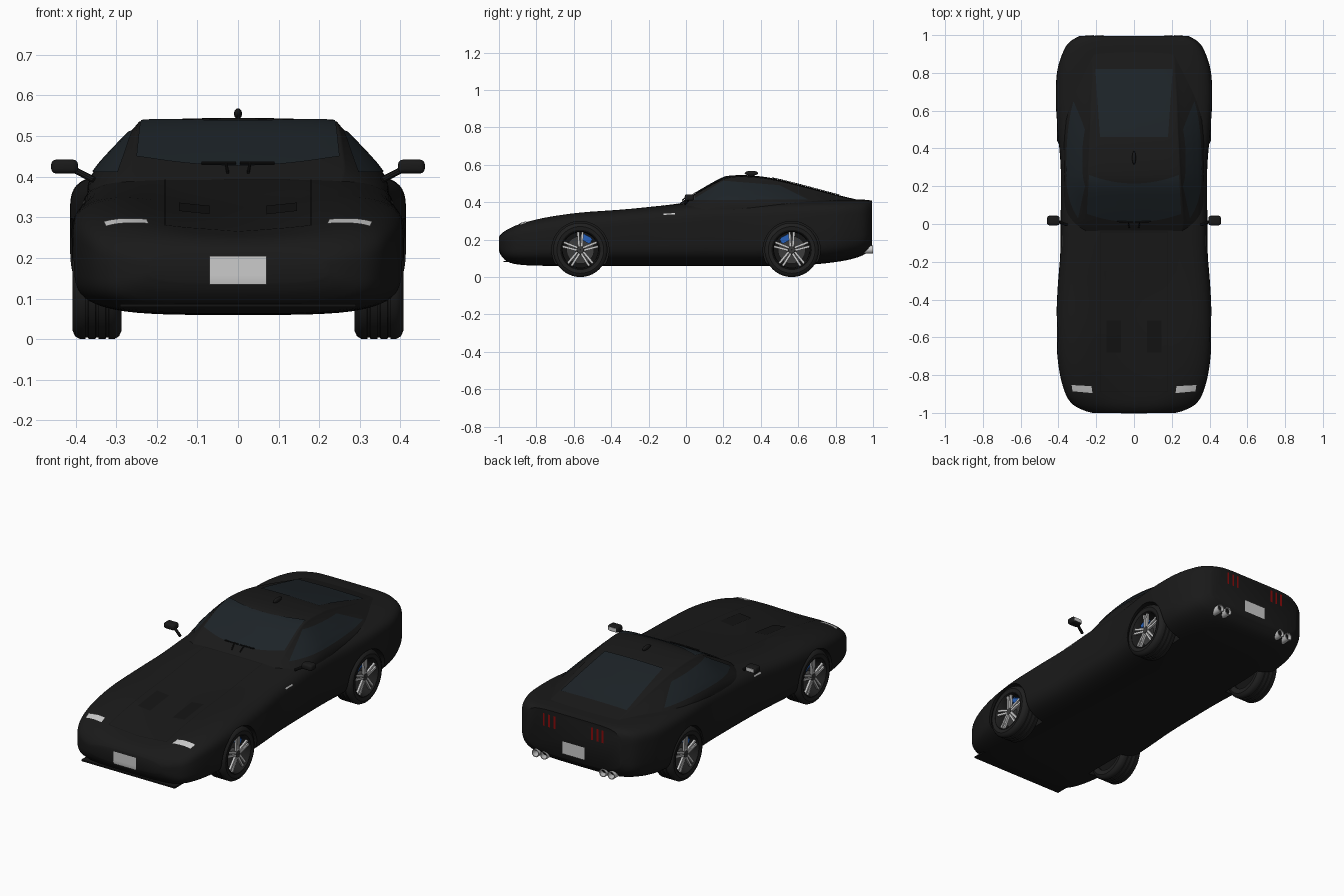
import bpy, bmesh
from math import sin, cos, pi, copysign
from mathutils import Vector as V, Matrix
from mathutils.bvhtree import BVHTree

if "Cube" in bpy.data.objects:
    bpy.data.objects.remove(bpy.data.objects["Cube"])


def material(name, *rgb):
    m = bpy.data.materials.new(name)
    m.diffuse_color = (*rgb, 1)
    m.use_nodes = True
    m.node_tree.nodes["Principled BSDF"].inputs["Base Color"].default_value = m.diffuse_color
    return m


PAINT = material("black_paint", .010, .010, .010)
RUBBER = material("rubber", .014, .014, .014)
TRIM = material("dark_trim", .007, .007, .007)
GLASS = material("tinted_glass", .012, .017, .021)
CHROME = material("chrome", .55, .55, .55)
STEEL = material("steel", .045, .045, .045)
WHITE = material("lamp_white", .8, .8, .8)
PLATE = material("plate_grey", .65, .65, .65)
RED = material("lamp_red", .25, .003, .003)
BLUE = material("caliper_blue", .02, .12, .5)


def finish(bm, name, mat, angle=35, recalc=True):
    if recalc:
        bmesh.ops.recalc_face_normals(bm, faces=bm.faces)
    me = bpy.data.meshes.new(name)
    bm.to_mesh(me)
    bm.free()
    me.materials.append(mat)
    ob = bpy.data.objects.new(name, me)
    bpy.context.collection.objects.link(ob)
    bpy.ops.object.select_all(action='DESELECT')
    ob.select_set(True)
    bpy.context.view_layer.objects.active = ob
    bpy.ops.object.shade_smooth_by_angle(angle=angle * pi / 180)
    return ob


def spline(pts, k):
    """Catmull-Rom through tuples of any length."""
    p = [pts[0], *pts, pts[-1]]
    out = []
    for i in range(1, len(p) - 2):
        for j in range(k):
            t = j / k
            out.append(tuple(.5 * (2 * b + (c - a) * t + (2 * a - 5 * b + 4 * c - d) * t * t
                                   + (3 * b - a - 3 * c + d) * t ** 3)
                             for a, b, c, d in zip(*p[i - 1:i + 3])))
    return out + [tuple(pts[-1])]


def loft(rings, wrap=False):
    bm = bmesh.new()
    rows = [[bm.verts.new(p) for p in r] for r in rings]
    n = len(rows[0])
    for a, b in zip(rows, rows[1:] + (rows[:1] if wrap else [])):
        for i in range(n):
            bm.faces.new((a[i], a[(i + 1) % n], b[(i + 1) % n], b[i]))
    if not wrap:
        bm.faces.new(rows[0])
        bm.faces.new(rows[-1])
    bmesh.ops.recalc_face_normals(bm, faces=bm.faces)
    return bm


def lathe(profile, segs=40):
    """Closed (radius, x) profile turned about the x axis."""
    return loft([[(x, r * cos(2 * pi * k / segs), r * sin(2 * pi * k / segs)) for r, x in profile]
                 for k in range(segs)], True)


def box(bm, loc, size, rot=Matrix()):
    m = Matrix.Translation(loc) @ rot @ Matrix.Diagonal((*size, 1))
    bmesh.ops.create_cube(bm, size=1, matrix=m)


def rod(name, a, b, r, mat):
    a, b = V(a), V(b)
    bm = bmesh.new()
    q = (b - a).to_track_quat('Z', 'Y').to_matrix().to_4x4()
    bmesh.ops.create_cone(bm, cap_ends=True, segments=10, radius1=r, radius2=r, depth=(b - a).length,
                          matrix=Matrix.Translation((a + b) / 2) @ q)
    return finish(bm, name, mat)


# Lower body: (y, half width, bottom, widest z, crest z, upper exponent, dip of the bonnet centre)
stations = [(-1.0, .22, .14, .18, .215, 3, 0), (-.985, .27, .11, .18, .235, 3.2, .002),
            (-.95, .33, .08, .18, .263, 3.6, .012), (-.88, .37, .065, .19, .293, 4.6, .028),
            (-.75, .40, .06, .2, .327, 4.6, .04), (-.57, .412, .06, .21, .354, 4.6, .043),
            (-.35, .405, .06, .22, .368, 4.8, .03), (-.15, .39, .06, .22, .383, 5.2, .008),
            (.05, .388, .06, .23, .397, 5.5, -.005), (.3, .388, .06, .23, .402, 6, 0),
            (.5, .405, .06, .24, .405, 6.5, 0), (.65, .414, .065, .25, .41, 6.5, 0),
            (.8, .408, .08, .26, .415, 6, 0), (.9, .38, .10, .27, .415, 6, 0),
            (.96, .345, .125, .27, .413, 6, 0), (.995, .29, .165, .27, .408, 6, 0)]


def body_ring(y, w, zb, zm, zt, n, dip):
    ring = []
    for k in range(64):
        c, s = cos(2 * pi * k / 64), sin(2 * pi * k / 64)
        e = 2 / n if s > 0 else .5
        h = zt - zm if s > 0 else zm - zb
        x = copysign(w * abs(c) ** e, c)
        z = zm + copysign(h * abs(s) ** e, s)
        if s > 0:
            z -= dip * cos(pi / 2 * min(1, abs(x) / (.85 * w))) ** 2
        ring.append((x, y, z))
    return ring


bm = loft([body_ring(*s) for s in spline(stations, 4)])
surfaces = [BVHTree.FromBMesh(bm)]
body = finish(bm, "lower_body", PAINT, 40)

# Wheel arches cut from the body
bm = bmesh.new()
for sx in (1, -1):
    for y in (-.565, .565):
        bmesh.ops.create_cone(bm, cap_ends=True, segments=48, radius1=.153, radius2=.153, depth=.26,
                              matrix=Matrix.Translation((sx * .40, y, .145)) @ Matrix.Rotation(pi / 2, 4, 'Y'))
cutter = finish(bm, "arch_cutter", TRIM)
cutter.hide_render = True
mod = body.modifiers.new("arches", 'BOOLEAN')
mod.operation, mod.object = 'DIFFERENCE', cutter
bpy.context.view_layer.objects.active = body
bpy.ops.object.modifier_apply(modifier=mod.name)
bpy.data.objects.remove(cutter)

# Cabin: (y, roof z, base half width, roof half width)
cab = [(-.06, .375, .30, .24), (0, .417, .35, .26), (.1, .477, .367, .257), (.2, .53, .37, .25),
       (.28, .545, .37, .245), (.4, .538, .37, .24), (.5, .52, .37, .235), (.65, .482, .365, .23),
       (.8, .442, .34, .22), (.95, .405, .31, .21)]


def cabin_ring(y, zt, wb, wr):
    h = zt - .33
    half = spline([(wb, .33), (wb - .01, .33 + .35 * h), (wr + .012, zt - .12 * h),
                   (wr - .015, zt - .035 * h), (wr * .5, zt - .01 * h), (0, zt)], 4)
    return [(x, y, z) for x, z in half] + [(-x, y, z) for x, z in half[-2::-1]]


bm = loft([cabin_ring(*s) for s in spline(cab, 5)])
surfaces.append(BVHTree.FromBMesh(bm))
finish(bm, "cabin", PAINT, 40)


def panel(name, corners, d, mat, n=10, bow=0, lift=.003):
    """Four-cornered patch thrown along d onto the body surface."""
    a, b, c, e = map(V, corners)
    d = V(d)
    bm = bmesh.new()
    grid = []
    for i in range(n + 1):
        for j in range(n + 1):
            u, v = j / n, i / n
            p = a.lerp(b, u).lerp(e.lerp(c, u), v) - V((0, bow * 4 * u * (1 - u), 0))
            hits = [h for h in (s.ray_cast(p - d * 2, d) for s in surfaces) if h[0]]
            if hits:
                h = min(hits, key=lambda h: h[3])
                p = h[0] - d * lift + h[1] * lift * .5
            grid.append(bm.verts.new(p))
    for i in range(n):
        for j in range(n):
            k = i * (n + 1) + j
            bm.faces.new((grid[k], grid[k + 1], grid[k + n + 2], grid[k + n + 1]))
    bm.normal_update()
    if sum(f.normal.dot(d) for f in bm.faces) > 0:
        bmesh.ops.reverse_faces(bm, faces=bm.faces)
    return finish(bm, name, mat, 35, False)


def rect_z(x0, x1, y0, y1):
    return (x0, y0, 0), (x1, y0, 0), (x1, y1, 0), (x0, y1, 0)


def rect_y(x0, x1, z0, z1):
    return (x0, 0, z0), (x1, 0, z0), (x1, 0, z1), (x0, 0, z1)


DOWN, BACK, FWD = (0, 0, -1), (0, 1, 0), (0, -1, 0)

# Glass, plates and bonnet seams
panel("windscreen", [(-.25, .055, 0), (.25, .055, 0), (.238, .26, 0), (-.238, .26, 0)], DOWN, GLASS, 16, .045)
panel("rear_window", [(-.18, .46, 0), (.18, .46, 0), (.205, .82, 0), (-.205, .82, 0)], DOWN, GLASS, 16)
panel("front_plate", rect_y(-.07, .07, .135, .205), BACK, PLATE, 6, lift=.004)
panel("rear_plate", rect_y(-.07, .07, .19, .26), FWD, PLATE, 6, lift=.004)
panel("bonnet_seam_front", rect_z(-.18, .18, -.89, -.886), DOWN, TRIM, 12, lift=.001)
panel("bonnet_seam_rear", rect_z(-.18, .18, -.044, -.04), DOWN, TRIM, 12, lift=.001)

for s, side in ((1, "right"), (-1, "left")):
    out = (-s, 0, 0)
    panel(f"side_window_{side}", [(0, .03, .410), (0, .65, .414), (0, .5, .49), (0, .2, .514)], out, GLASS, 14)
    panel(f"headlight_{side}", [(s * .22, -.895, 0), (s * .325, -.885, 0), (s * .33, -.852, 0), (s * .225, -.858, 0)],
          DOWN, WHITE, 6)
    panel(f"bonnet_vent_{side}", rect_z(s * .07, s * .145, -.68, -.51), DOWN, TRIM, 6, lift=.002)
    panel(f"bonnet_seam_{side}", rect_z(s * .178, s * .181, -.89, -.042), DOWN, TRIM, 20, lift=.001)
    panel(f"side_marker_{side}", [(0, -.12, .332), (0, -.06, .334), (0, -.06, .341), (0, -.12, .339)], out, CHROME, 4,
          lift=.002)
    for i in range(3):
        x = s * (.117 + .033 * i)
        panel(f"tail_light_{side}_{i}", rect_y(x - .006, x + .006, .315, .385), FWD, RED, 4)

    # Door mirror
    bm = bmesh.new()
    box(bm, (s * .427, .018, .425), (.066, .05, .034))
    bmesh.ops.bevel(bm, geom=bm.edges[:], offset=.012, segments=4, affect='EDGES', profile=.5)
    finish(bm, f"mirror_{side}", PAINT)
    bm = bmesh.new()
    box(bm, (s * .427, .043, .425), (.046, .003, .02))
    finish(bm, f"mirror_glass_{side}", CHROME)
    rod(f"mirror_stalk_{side}", (s * .355, -.005, .392), (s * .405, .015, .418), .008, PAINT)

    # Twin exhaust pipes
    for i, x in enumerate((.183, .235)):
        ob = finish(lathe([(.022, .1), (.022, 0), (.018, 0), (.018, .1)], 24), f"exhaust_{side}_{i}", CHROME)
        ob.matrix_world = Matrix.Translation((s * x, .90, .147)) @ Matrix.Rotation(pi / 2, 4, 'Z')

    # Wiper
    rod(f"wiper_{side}", (s * .005, .01, .434), (s * .09, .013, .434), .0035, TRIM)
    rod(f"wiper_arm_{side}", (s * .025, -.02, .41), (s * .03, .01, .434), .0035, TRIM)

# Splitter and roof antenna
bm = bmesh.new()
box(bm, (0, -.935, .083), (.58, .08, .008))
finish(bm, "front_splitter", TRIM)
bm = bmesh.new()
bmesh.ops.create_uvsphere(bm, u_segments=20, v_segments=12, radius=1,
                          matrix=Matrix.Translation((0, .35, .555)) @ Matrix.Diagonal((.01, .036, .013, 1)))
finish(bm, "roof_antenna", PAINT)

# Wheel parts, modelled once with the outer side on +x
tyre = [(.104, .055), (.125, .06), (.138, .054), (.145, .042)]
for g in (.025, 0, -.025):
    tyre += [(.145, g + .004), (.141, g + .003), (.141, g - .003), (.145, g - .004)]
tyre += [(.145, -.042), (.138, -.054), (.125, -.06), (.104, -.055)]
parts = [finish(lathe(tyre, 56), "tyre", RUBBER),
         finish(lathe([(.107, .054), (.102, .057), (.097, .05), (.094, 0), (.097, -.054), (.107, -.054)], 48),
                "rim", RUBBER),
         finish(lathe([(.074, .012), (.074, 0), (.001, 0), (.001, .012)], 40), "brake_disc", STEEL),
         finish(lathe([(.026, .04), (.018, .05), (.001, .05), (.001, -.03), (.026, -.03)], 24), "hub", STEEL),
         finish(lathe([(.097, -.04), (.097, -.045), (.001, -.045), (.001, -.04)], 32), "wheel_back", TRIM)]
bm = bmesh.new()
for k in range(5):
    for off in (-.0095, .0095):
        r = Matrix.Rotation(2 * pi * k / 5, 4, 'X')
        box(bm, r @ V((.043, off, .058)), (.012, .012, .08), r @ Matrix.Rotation(copysign(.06, -off), 4, 'X'))
parts.append(finish(bm, "spokes", CHROME))

for s, side in ((1, "right"), (-1, "left")):
    for y, end in ((-.565, "front"), (.565, "rear")):
        place = Matrix.Translation((s * .347, y, .145)) @ Matrix.Rotation(0 if s > 0 else pi, 4, 'Z')
        for p in parts:
            ob = p.copy()
            ob.name = f"{p.name}_{end}_{side}"
            bpy.context.collection.objects.link(ob)
            ob.matrix_world = place
        # Brake caliper
        bm = bmesh.new()
        r = Matrix.Rotation(copysign(.5, y), 4, 'X')
        box(bm, V((s * .364, y, .145)) + r @ V((0, 0, .068)), (.032, .06, .034), r)
        bmesh.ops.bevel(bm, geom=bm.edges[:], offset=.005, segments=2, affect='EDGES')
        finish(bm, f"caliper_{end}_{side}", BLUE)
for p in parts:
    bpy.data.objects.remove(p)
